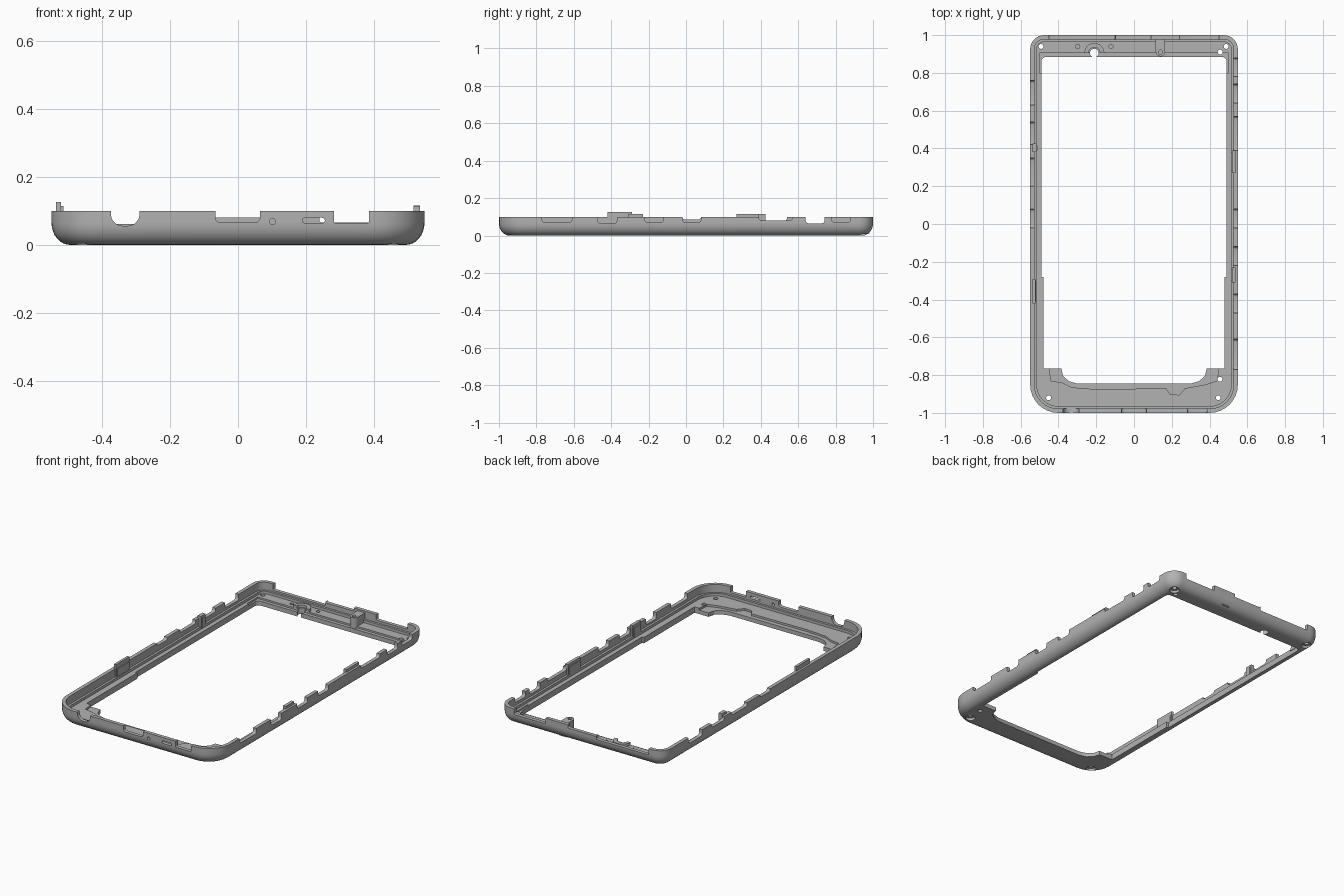
import bpy, bmesh, math

if "Cube" in bpy.data.objects:
    bpy.data.objects.remove(bpy.data.objects["Cube"])

grey = bpy.data.materials.new("mid grey")
grey.use_nodes = True
grey.diffuse_color = (0.45, 0.45, 0.45, 1)
grey.node_tree.nodes["Principled BSDF"].inputs["Base Color"].default_value = grey.diffuse_color


def loft(name, rings):
    """Closed solid through matching rings of points."""
    bm = bmesh.new()
    loops = [[bm.verts.new(p) for p in ring] for ring in rings]
    n = len(loops[0])
    for low, high in zip(loops, loops[1:]):
        for i in range(n):
            j = (i + 1) % n
            bm.faces.new((low[i], low[j], high[j], high[i]))
    bm.faces.new(loops[0])
    bm.faces.new(loops[-1])
    bmesh.ops.recalc_face_normals(bm, faces=bm.faces)
    mesh = bpy.data.meshes.new(name)
    bm.to_mesh(mesh)
    bm.free()
    ob = bpy.data.objects.new(name, mesh)
    bpy.context.scene.collection.objects.link(ob)
    mesh.materials.append(grey)
    return ob


def prism(name, pts, axis, a, b):
    """Extrude a flat outline from a to b along an axis."""
    place = {"x": lambda p, d: (d, p[0], p[1]),
             "y": lambda p, d: (p[0], d, p[1]),
             "z": lambda p, d: (p[0], p[1], d)}[axis]
    return loft(name, [[place(p, d) for p in pts] for d in (a, b)])


def arc(cx, cy, r, start, end, steps=8):
    angles = [math.radians(start + (end - start) * i / steps) for i in range(steps + 1)]
    return [(cx + r * math.cos(t), cy + r * math.sin(t)) for t in angles]


def circle(cx, cy, r):
    return arc(cx, cy, r, 0, 345, 23)


def outline(inset):
    """Case outline: wide corners in front, tight corners at the back."""
    f, k = 0.15 - inset, max(0.075 - inset, 0.01)
    x, y = 0.55 - inset, 1 - inset
    return (arc(x - k, y - k, k, 0, 90) + arc(k - x, y - k, k, 90, 180)
            + arc(f - x, f - y, f, 180, 270) + arc(x - f, f - y, f, 270, 360))


def box(name, x0, x1, y0, y1, z0, z1):
    return prism(name, [(x0, y0), (x1, y0), (x1, y1), (x0, y1)], "z", z0, z1)


def cut(ob, cutter):
    mod = ob.modifiers.new("cut", "BOOLEAN")
    mod.operation = "DIFFERENCE"
    mod.solver = "EXACT"
    mod.object = cutter
    bpy.context.view_layer.update()
    graph = bpy.context.evaluated_depsgraph_get()
    mesh = bpy.data.meshes.new_from_object(ob.evaluated_get(graph))
    ob.modifiers.clear()
    ob.data = mesh
    bpy.data.objects.remove(cutter)


def notch(a, b, z, r=0.015):
    """Open-topped slot profile with rounded lower corners."""
    return ([(a, 0.2)] + arc(a + r, z + r, r, 180, 270, 5)
            + arc(b - r, z + r, r, 270, 360, 5) + [(b, 0.2)])


# Outer body with a rounded lower edge
rings = []
for i in range(9):
    t = math.radians(90 * i / 8)
    inset, z = 0.055 * (1 - math.sin(t)), 0.065 * (1 - math.cos(t))
    rings.append([(x, y, z) for x, y in outline(inset)])
rings.append([(x, y, 0.1) for x, y in outline(0)])
frame = loft("frame", rings)

# Stepped cavity above the floor
cut(frame, prism("cutter", outline(0.022), "z", 0.052, 0.2))
cut(frame, prism("cutter", outline(0.035), "z", 0.036, 0.2))

# Screen opening
half = [(0.3, -0.845), (0.345, -0.832), (0.375, -0.805), (0.385, -0.765),
        (0.478, -0.765), (0.478, -0.28), (0.49, -0.28)] + arc(0.465, 0.86, 0.025, 0, 90, 5)
cut(frame, prism("cutter", half + [(-x, y) for x, y in reversed(half)], "z", -0.1, 0.2))

# Recessed lips around the opening
lip = [(-0.45, -0.75), (-0.44, -0.83), (-0.38, -0.84), (-0.33, -0.865), (-0.2, -0.875),
       (0.17, -0.87), (0.19, -0.9), (0.24, -0.905), (0.27, -0.87), (0.38, -0.85),
       (0.44, -0.83), (0.45, -0.75)]
cut(frame, prism("cutter", lip, "z", 0.024, 0.2))
cut(frame, box("cutter", -0.5, 0.5, 0.8, 0.905, 0.026, 0.2))

# Slots in the front and back walls
for a, b, z, r in [(-0.375, -0.29, 0.056, 0.035), (-0.067, 0.065, 0.066, 0.015),
                   (0.283, 0.387, 0.064, 0.005)]:
    cut(frame, prism("cutter", notch(a, b, z, r), "y", -1.1, -0.94))
for a, b, z in [(-0.45, -0.1, 0.062), (-0.1, 0.09, 0.08), (0.24, 0.45, 0.066)]:
    cut(frame, prism("cutter", notch(a, b, z, 0.006), "y", 0.95, 1.1))

# Slots in the two long walls
right_slots = [(-0.77, -0.61, 0.07), (-0.47, -0.37, 0.063), (-0.22, -0.12, 0.07),
               (-0.02, 0.08, 0.07), (0.39, 0.57, 0.08), (0.64, 0.74, 0.065),
               (0.78, 0.88, 0.07)]
left_slots = [(-0.02, 0.08, 0.085), (0.2, 0.35, 0.08), (0.42, 0.54, 0.078), (0.63, 0.76, 0.065)]
for side, slots in ((1, right_slots), (-1, left_slots)):
    for a, b, z in slots:
        cut(frame, prism("cutter", notch(a, b, z), "x", side * 0.5, side * 0.6))

# Small front ports
cut(frame, prism("cutter", circle(0.102, 0.069, 0.009), "y", -1.1, -0.94))
port = arc(0.248, 0.072, 0.008, -90, 90) + arc(0.198, 0.072, 0.008, 90, 270)
cut(frame, prism("cutter", port, "y", -1.1, -0.94))

# Screw holes, with wide recesses underneath at the corners
corners = [(-0.492, 0.94), (0.488, 0.94), (-0.452, -0.92), (0.446, -0.92)]
for x, y in corners:
    cut(frame, prism("cutter", circle(x, y, 0.028), "z", -0.1, 0.016))
for x, y in corners + [(0.455, -0.822), (0.456, 0.91)]:
    cut(frame, prism("cutter", circle(x, y, 0.013), "z", -0.1, 0.2))
for x in (-0.298, -0.122):
    cut(frame, prism("cutter", circle(x, 0.94, 0.011), "z", 0.015, 0.2))
cut(frame, prism("cutter", circle(-0.21, 0.905, 0.023), "z", -0.1, 0.2))

# Curved boss around the lens hole
boss = arc(-0.21, 0.905, 0.053, 0, 180, 16) + arc(-0.21, 0.905, 0.03, 180, 0, 16)
parts = [frame, prism("lens_boss", boss, "z", 0.03, 0.052)]

# Screw post on the back wall
post = arc(0.14, 0.912, 0.025, 180, 360) + [(0.165, 0.98), (0.115, 0.98)]
screw_post = prism("screw_post", post, "z", 0.01, 0.09)
cut(screw_post, prism("cutter", circle(0.14, 0.91, 0.011), "z", 0.05, 0.2))
parts.append(screw_post)

# Upright button guides along the long walls
for name, x0, x1, y0, y1, top in [
        ("left_long_tab", -0.537, -0.522, -0.42, -0.29, 0.126),
        ("left_short_tab", -0.537, -0.515, 0.38, 0.425, 0.114),
        ("right_front_tab", 0.518, 0.537, -0.31, -0.23, 0.115),
        ("right_back_tab", 0.518, 0.537, 0.27, 0.39, 0.116)]:
    parts.append(box(name, x0, x1, y0, y1, 0.045, top))
    parts.append(box(name + "_foot", x0 - 0.004 * (x0 > 0), x1 + 0.004 * (x0 < 0),
                     y0 + 0.01, y1 - 0.01, 0.04, 0.1))

# Smooth curves, crisp edges
for ob in parts:
    ob.data.polygons.foreach_set("use_smooth", [True] * len(ob.data.polygons))
    ob.data.set_sharp_from_angle(angle=math.radians(30))
